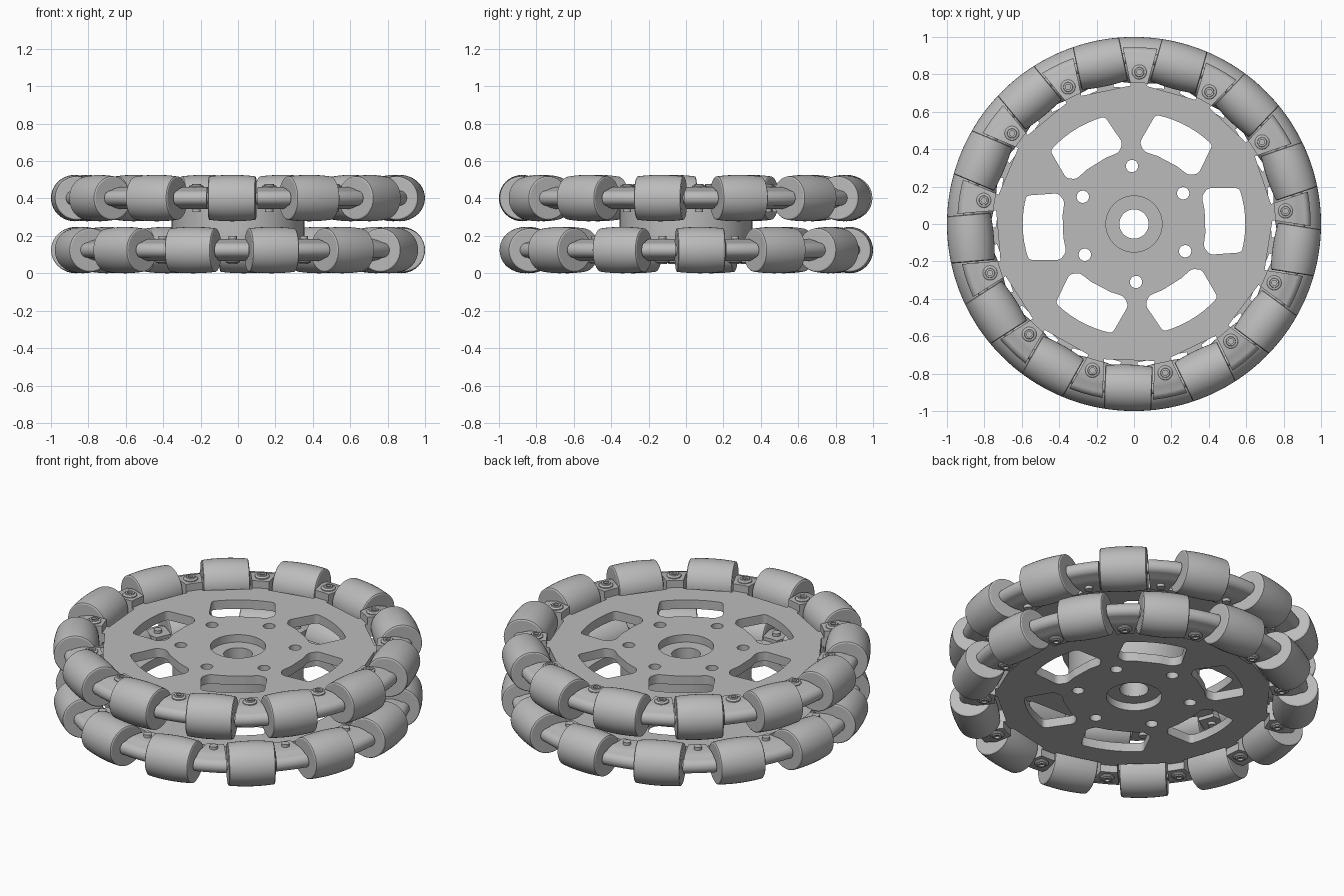
import bpy, bmesh, math
from mathutils import Matrix, Vector

if "Cube" in bpy.data.objects:
    bpy.data.objects.remove(bpy.data.objects["Cube"], do_unlink=True)

COUNT = 13
STEP = math.tau / COUNT
START = math.radians(88)
TOP_Z, LOW_Z = 0.402, 0.124
AXLE_R = 0.876

grey = bpy.data.materials.new("grey")
grey.use_nodes = True
grey.diffuse_color = (0.5, 0.5, 0.5, 1)
grey.node_tree.nodes["Principled BSDF"].inputs["Base Color"].default_value = (0.5, 0.5, 0.5, 1)


def activate(obj):
    bpy.ops.object.select_all(action='DESELECT')
    obj.select_set(True)
    bpy.context.view_layer.objects.active = obj


def shade(obj):
    activate(obj)
    bpy.ops.object.shade_smooth_by_angle(angle=math.radians(30))


def finish(bm, name, smooth=True):
    bmesh.ops.recalc_face_normals(bm, faces=bm.faces)
    mesh = bpy.data.meshes.new(name)
    bm.to_mesh(mesh)
    bm.free()
    mesh.materials.append(grey)
    obj = bpy.data.objects.new(name, mesh)
    bpy.context.collection.objects.link(obj)
    if smooth:
        shade(obj)
    return obj


def lathe(bm, profile, steps, matrix=Matrix(), closed=True):
    """Revolve (radius, height) points around z, then place the result."""
    rings = []
    for r, z in profile:
        rings.append([bm.verts.new(matrix @ Vector((r * math.cos(a), r * math.sin(a), z)))
                      for a in (math.tau * i / steps for i in range(steps))])
    pairs = list(zip(rings, rings[1:]))
    if closed:
        pairs.append((rings[-1], rings[0]))
    else:
        bm.faces.new(rings[0])
        bm.faces.new(rings[-1])
    for lower, upper in pairs:
        for i in range(steps):
            j = (i + 1) % steps
            bm.faces.new((lower[i], lower[j], upper[j], upper[i]))


def prism(bm, points, angle, z0, z1, radius=0.0):
    """Extrude an outline, with rounded corners, turned around the hub."""
    part = bmesh.new()
    part.faces.new([part.verts.new((x, y, z0)) for x, y in points])
    if radius:
        corners = [v for v in part.verts if abs(v.co.y) > 0.127]
        bmesh.ops.bevel(part, geom=corners, offset=radius, segments=4,
                        profile=0.5, affect='VERTICES')
    top = bmesh.ops.extrude_face_region(part, geom=list(part.faces))
    verts = [v for v in top["geom"] if isinstance(v, bmesh.types.BMVert)]
    bmesh.ops.translate(part, verts=verts, vec=(0, 0, z1 - z0))
    bmesh.ops.rotate(part, verts=part.verts, matrix=Matrix.Rotation(angle, 3, 'Z'))
    temp = bpy.data.meshes.new("temp")
    part.to_mesh(temp)
    part.free()
    bm.from_mesh(temp)
    bpy.data.meshes.remove(temp)


def cut(obj, slot_start=None):
    """Cut the windows and bolt holes, and the roller slots if wanted."""
    bm = bmesh.new()
    # Window outline: curved outer edge, wide shoulders, narrower inner edge
    arc = [(0.595 * math.cos(a), 0.595 * math.sin(a))
           for a in (math.radians(-16.8 + 4.8 * i) for i in range(8))]
    window = arc + [(0.4, 0.178), (0.367, 0.135), (0.38, 0.06), (0.38, -0.06),
                    (0.367, -0.135), (0.4, -0.178)]
    for k in range(6):
        turn = math.radians(2 + 60 * k)
        prism(bm, window, turn, -0.2, 0.8, 0.018)
        hole = Matrix.Rotation(turn + math.radians(30), 4, 'Z') @ Matrix.Translation((0.31, 0, 0))
        lathe(bm, [(0.033, -0.2), (0.033, 0.8)], 24, hole, False)
    # Roller slots
    slot = [(0.728, -0.135), (1.2, -0.135), (1.2, 0.135), (0.728, 0.135)]
    if slot_start is not None:
        for k in range(COUNT):
            prism(bm, slot, slot_start + k * STEP, -0.25, 0.85)
    cutter = finish(bm, "cutter", False)
    cutter.hide_render = True
    mod = obj.modifiers.new("cut", 'BOOLEAN')
    mod.operation = 'DIFFERENCE'
    mod.solver = 'EXACT'
    mod.use_self = True
    mod.object = cutter
    activate(obj)
    bpy.ops.object.modifier_apply(modifier=mod.name)
    bpy.data.objects.remove(cutter, do_unlink=True)
    shade(obj)


def wheel(prefix, z, side, screw_start):
    frame = Matrix.Translation((0, 0, z)) @ Matrix.Diagonal((1, 1, side, 1))
    roller_start = screw_start + STEP / 2

    # Thin web with recessed bore, stepping up to thicker rim brackets with a round edge
    bm = bmesh.new()
    shoulder = [(0.755, 0.058), (0.85, 0.058), (0.88, 0.051)]
    nose = [(0.905 + 0.04 * math.cos(a), 0.04 * math.sin(a))
            for a in (math.radians(90 - 15 * i) for i in range(13))]
    under = [(r, -h) for r, h in reversed(shoulder)]
    lathe(bm, [(0.078, -0.038), (0.078, -0.03), (0.15, -0.03), (0.15, 0.015), (0.755, 0.015)]
          + shoulder + nose + under + [(0.755, -0.038)], 104, frame)
    cut(finish(bm, prefix + "_plate", False), roller_start)

    # Barrel rollers following the wheel's outer circle, on axle pins
    rollers, pins, screws = bmesh.new(), bmesh.new(), bmesh.new()
    half = 0.127
    barrel = [(0.07, -half), (0.11, -half)]
    for i in range(9):
        t = (half - 0.004) * (i / 4 - 1)
        barrel.append((math.sqrt(1 - t * t) - AXLE_R, t))
    barrel += [(0.11, half), (0.07, half)]
    for k in range(COUNT):
        spin = Matrix.Rotation(roller_start + k * STEP, 4, 'Z')
        place = (Matrix.Translation((0, 0, z)) @ spin @ Matrix.Translation((AXLE_R, 0, 0))
                 @ Matrix.Rotation(math.pi / 2, 4, 'X'))
        lathe(rollers, barrel, 40, place, False)
        lathe(pins, [(0.03, -0.15), (0.03, 0.15)], 16, place, False)
        # Screw: end nub on the inner side, washer, domed head with socket
        spot = frame @ Matrix.Rotation(screw_start + k * STEP, 4, 'Z') @ Matrix.Translation((0.813, 0, 0))
        lathe(screws, [(0.022, -0.075), (0.022, 0.05), (0.039, 0.05), (0.039, 0.063),
                       (0.035, 0.067), (0.026, 0.069), (0.024, 0.075), (0.014, 0.075),
                       (0.014, 0.064)], 24, spot, False)
    finish(rollers, prefix + "_rollers")
    finish(pins, prefix + "_axle_pins")
    finish(screws, prefix + "_screws")


wheel("upper", TOP_Z, 1, START)
wheel("lower", LOW_Z, -1, START + STEP / 2)

# Spacer drum joining the two plates
drum = bmesh.new()
lathe(drum, [(0.078, LOW_Z + 0.036), (0.078, TOP_Z - 0.036),
             (0.355, TOP_Z - 0.036), (0.355, LOW_Z + 0.036)], 72)
cut(finish(drum, "spacer", False))
